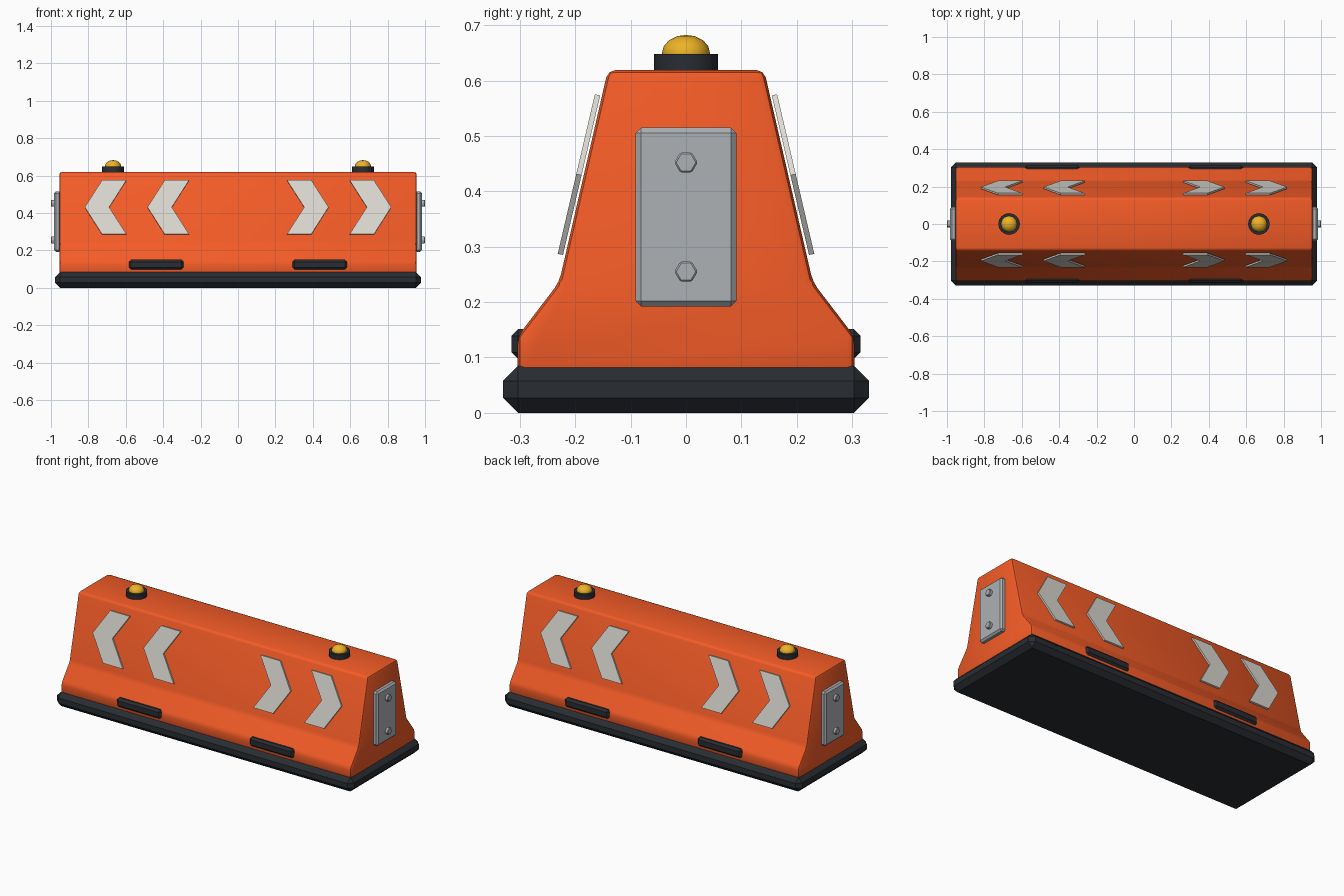
import bpy, bmesh
from math import radians, pi, atan2
from mathutils import Vector, Matrix

if "Cube" in bpy.data.objects:
    bpy.data.objects.remove(bpy.data.objects["Cube"])


def material(name, color):
    m = bpy.data.materials.new(name)
    m.diffuse_color = (*color, 1)
    m.use_nodes = True
    m.node_tree.nodes["Principled BSDF"].inputs["Base Color"].default_value = m.diffuse_color
    return m


ORANGE = material("orange_plastic", (0.90, 0.105, 0.02))
RUBBER = material("dark_rubber", (0.022, 0.026, 0.032))
REFLECT = material("reflective_white", (0.72, 0.70, 0.65))
STEEL = material("steel", (0.42, 0.44, 0.46))
AMBER = material("amber_lens", (0.85, 0.45, 0.02))


def finish(bm, name, mat, bevel=0, segments=1, smooth=30):
    bmesh.ops.recalc_face_normals(bm, faces=bm.faces)
    if bevel:
        edges = [e for e in bm.edges if e.calc_face_angle(0) > radians(15)]
        bmesh.ops.bevel(bm, geom=edges, offset=bevel, segments=segments,
                        profile=0.5, affect='EDGES', clamp_overlap=True)
    mesh = bpy.data.meshes.new(name)
    bm.to_mesh(mesh)
    bm.free()
    mesh.materials.append(mat)
    ob = bpy.data.objects.new(name, mesh)
    bpy.context.collection.objects.link(ob)
    bpy.ops.object.select_all(action='DESELECT')
    ob.select_set(True)
    bpy.context.view_layer.objects.active = ob
    bpy.ops.object.shade_smooth_by_angle(angle=radians(smooth))
    return ob


def prism(name, points, offset, mat, **kw):
    """Extrude a planar outline of 3D points along offset."""
    bm = bmesh.new()
    face = bm.faces.new([bm.verts.new(p) for p in points])
    new = bmesh.ops.extrude_face_region(bm, geom=[face])["geom"]
    bmesh.ops.translate(bm, vec=offset,
                        verts=[v for v in new if isinstance(v, bmesh.types.BMVert)])
    return finish(bm, name, mat, **kw)


def box(name, lo, hi, mat, bevel):
    lo, hi = Vector(lo), Vector(hi)
    bm = bmesh.new()
    bmesh.ops.create_cube(bm, size=1, matrix=Matrix.Translation((lo + hi) / 2)
                          @ Matrix.Diagonal((*(hi - lo), 1)))
    return finish(bm, name, mat, bevel)


def cylinder(name, matrix, radius, depth, sides, mat, bevel=0):
    bm = bmesh.new()
    bmesh.ops.create_cone(bm, cap_ends=True, segments=sides, radius1=radius,
                          radius2=radius, depth=depth, matrix=matrix)
    return finish(bm, name, mat, bevel)


# Rubber foot and barrier body
box("rubber_base", (-0.978, -0.33, 0), (0.978, 0.33, 0.085), RUBBER, 0.027)
half = [(0.304, 0.07), (0.304, 0.138), (0.229, 0.236), (0.141, 0.619)]
outline = half + [(-y, z) for y, z in reversed(half)]
prism("barrier_body", [(-0.955, y, z) for y, z in outline], (1.91, 0, 0),
      ORANGE, bevel=0.014, segments=2, smooth=40)

# Chevron reflectors lying on the sloped faces, pointing outwards
chevron = [(0.0, 0.573), (0.13, 0.573), (0.222, 0.429),
           (0.13, 0.285), (0.0, 0.285), (0.092, 0.429)]
for face in (-1, 1):
    for side in (-1, 1):
        for i, start in enumerate((0.262, 0.597)):
            pts = [(side * (start + x), face * (0.155 + (0.573 - z) * 0.233), z)
                   for x, z in chevron]
            prism(f"chevron_{'front' if face < 0 else 'back'}_{'left' if side < 0 else 'right'}_{i + 1}",
                  pts, (0, face * 0.0095, 0.0022), REFLECT)

        # Lift pockets along the lower edge
        x, y = side * 0.437, face * 0.27
        box("lift_pocket", (x - 0.146, y - 0.045, 0.097),
            (x + 0.146, y + 0.045, 0.151), RUBBER, 0.012)

for side in (-1, 1):
    # End plate with two hexagonal bolts
    x = side * 0.965
    box("end_plate", (x - 0.018, -0.091, 0.192), (x + 0.018, 0.091, 0.515), STEEL, 0.01)
    for z in (0.255, 0.452):
        cylinder("plate_bolt", Matrix.Translation((side * 0.985, 0, z))
                 @ Matrix.Rotation(pi / 2, 4, 'Y'), 0.021, 0.03, 6, STEEL, 0.003)

    # Warning beacon: socket and amber dome
    bx = side * 0.668
    cylinder("beacon_socket", Matrix.Translation((bx, 0, 0.629)), 0.058, 0.038, 16, RUBBER)
    bm = bmesh.new()
    bmesh.ops.create_uvsphere(bm, u_segments=12, v_segments=8, radius=0.0435,
                              matrix=Matrix.Translation((bx, 0, 0.649))
                              @ Matrix.Diagonal((1, 1, 0.77, 1)))
    finish(bm, "beacon_lens", AMBER, smooth=50)
